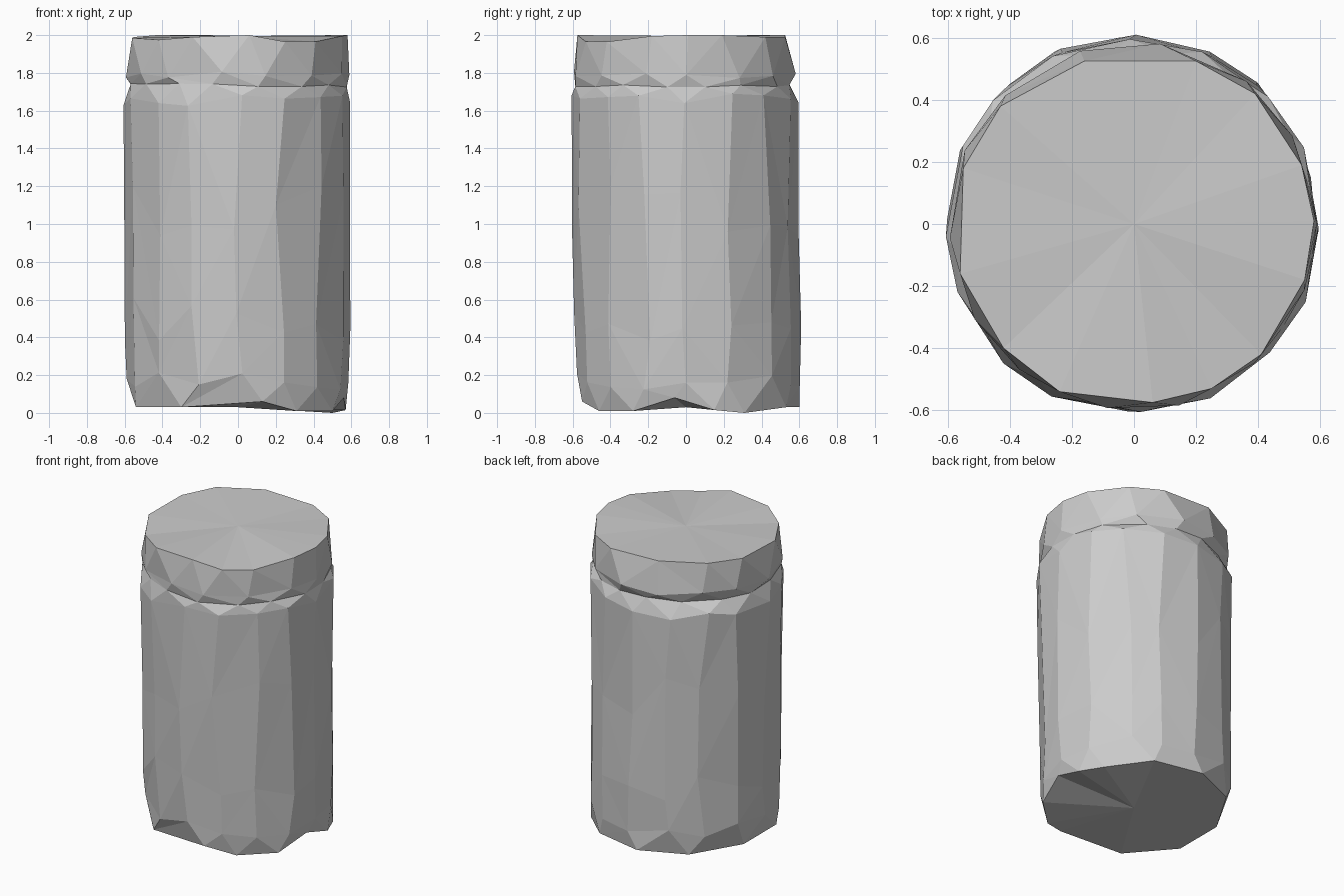
import bpy, bmesh, math, random
from mathutils import Vector

random.seed(4)
if "Cube" in bpy.data.objects:
    bpy.data.objects.remove(bpy.data.objects["Cube"], do_unlink=True)

grey = bpy.data.materials.new("stone grey")
grey.use_nodes = True
grey.diffuse_color = (0.6, 0.6, 0.6, 1)
grey.node_tree.nodes["Principled BSDF"].inputs["Base Color"].default_value = (0.6, 0.6, 0.6, 1)

bm = bmesh.new()
angle = lambda v: math.atan2(v.co.y, v.co.x)


def outline(points):
    """Ring through hand-placed points, sorted by angle."""
    return sorted((bm.verts.new(p) for p in points), key=angle)


def ring(z, radius, wobble, phase=0.0, sides=16, groove=0.0):
    """Slightly leaning, irregular ring; the groove is deepest at the back."""
    verts = []
    for i in range(sides):
        a = math.tau * (i + phase + random.uniform(-0.14, 0.14)) / sides
        depth = groove * max(0.15, math.cos(a - math.radians(130)))
        r = radius - depth + random.uniform(-0.006, 0.006)
        verts.append(bm.verts.new((r * math.cos(a) - 0.003,
                                   r * math.sin(a) + 0.018 - 0.016 * z,
                                   z + random.uniform(-wobble, wobble))))
    return sorted(verts, key=angle)


def stitch(low, high):
    """Join two rings with triangles, stepping round by angle."""
    def around(r, k):
        return angle(r[k % len(r)]) + math.tau * (k // len(r))
    i = j = 0
    while i < len(low) or j < len(high):
        a, b = low[i % len(low)], high[j % len(high)]
        if j == len(high) or (i < len(low) and around(low, i + 1) < around(high, j + 1)):
            i += 1
            bm.faces.new((a, low[i % len(low)], b))
        else:
            j += 1
            bm.faces.new((a, high[j % len(high)], b))


def cap(loop, z):
    """Fan from a centre point."""
    centre = bm.verts.new(Vector((0, 0, z)))
    for k, v in enumerate(loop):
        bm.faces.new((v, loop[(k + 1) % len(loop)], centre))


# Worn foot and flat rim, with small notches
foot = outline([(-.54, -.2, .03), (-.3, -.48, .03), (.13, -.55, .06), (.31, -.46, .01),
                (.5, -.28, .01), (.56, -.06, .08), (.57, .15, .015), (.5, .31, 0),
                (.28, .53, .03), (-.05, .6, .03), (-.35, .47, .03), (-.54, .15, .03)])
rim = outline([(-.56, -.16, 1.985), (-.42, -.4, 1.975), (-.24, -.54, 1.99), (.06, -.575, 2),
               (.25, -.53, 1.965), (.41, -.42, 1.965), (.55, -.18, 1.995), (.58, .01, 2),
               (.54, .19, 2), (.39, .42, 1.99), (.2, .525, 1.99), (-.16, .525, 2),
               (-.43, .38, 2), (-.55, .18, 1.99)])

# Body, neck groove and lid
levels = [foot,
          ring(0.17, 0.592, 0.05),
          ring(0.5, 0.597, 0.12),
          ring(1.08, 0.6, 0.15),
          ring(1.66, 0.602, 0.035),
          ring(1.735, 0.588, 0.01, 0.5, groove=0.035),
          ring(1.79, 0.592, 0.02, 0.1, 14),
          rim]
for low, high in zip(levels, levels[1:]):
    stitch(low, high)
cap(rim, 1.995)
cap(foot, 0.03)

bmesh.ops.recalc_face_normals(bm, faces=bm.faces)
mesh = bpy.data.meshes.new("lidded_cylinder")
bm.to_mesh(mesh)
bm.free()
mesh.materials.append(grey)
bpy.context.collection.objects.link(bpy.data.objects.new("lidded_cylinder", mesh))
